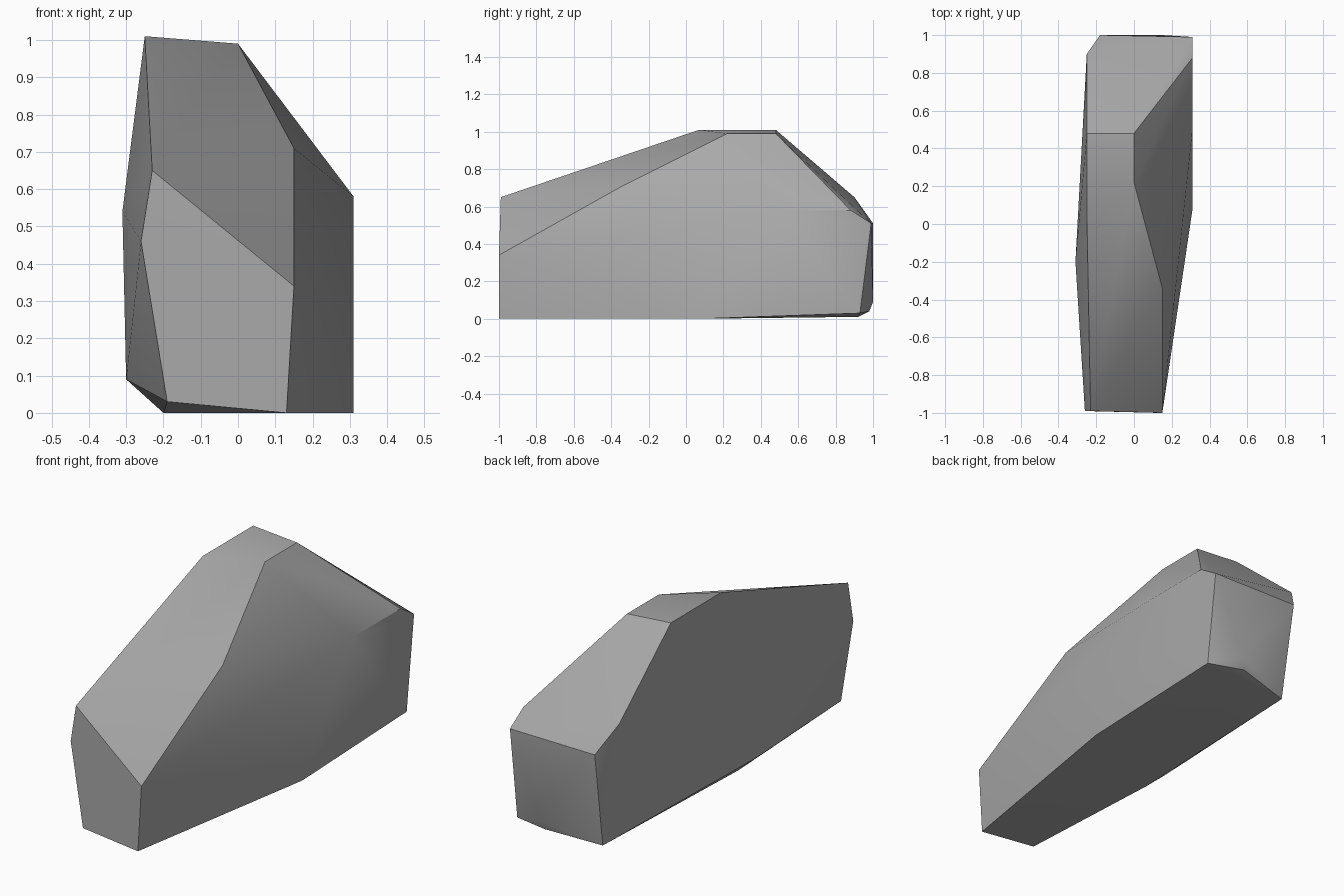
import bpy
import bmesh
from math import radians

# Remove the default cube only
default_cube = bpy.data.objects.get("Cube")
if default_cube:
    bpy.data.objects.remove(default_cube, do_unlink=True)


def make_material(name, colour):
    material = bpy.data.materials.new(name)
    material.use_nodes = True
    material.diffuse_color = colour
    shader = next(n for n in material.node_tree.nodes if n.type == "BSDF_PRINCIPLED")
    shader.inputs["Base Color"].default_value = colour
    shader.inputs["Roughness"].default_value = 0.9
    return material


def make_hull(name, corner_groups, material):
    """Wrap a set of corner points in a faceted convex skin."""
    bm = bmesh.new()
    for group in corner_groups:
        for corner in group:
            bm.verts.new(corner)
    result = bmesh.ops.convex_hull(bm, input=bm.verts[:])
    loose = {v for v in result["geom_interior"] + result["geom_unused"]
             if isinstance(v, bmesh.types.BMVert) and v.is_valid}
    bmesh.ops.delete(bm, geom=list(loose), context="VERTS")
    bmesh.ops.recalc_face_normals(bm, faces=bm.faces[:])
    mesh = bpy.data.meshes.new(name)
    bm.to_mesh(mesh)
    bm.free()
    mesh.materials.append(material)
    obj = bpy.data.objects.new(name, mesh)
    bpy.context.collection.objects.link(obj)
    return obj


# Five-sided blunt front end
front_end = [(-.23, -.99, .65), (-.26, -.99, .46), (-.19, -.99, .03),
             (.13, -1, 0), (.15, -1, .34)]

# Crown and the ridge running down to the front
crown = [(-.25, .07, 1.01), (-.25, .48, 1.01), (0, .48, .99),
         (0, .22, .99), (.15, -.34, .71)]

# Swollen flanks and the base
flanks = [(.31, .08, 0), (.31, .5, .58), (.31, .88, .58),
          (-.31, -.2, .54), (-.3, -.12, .09), (-.2, -.14, 0)]

# Chamfered back end
back_end = [(-.25, .9, .65), (-.18, 1, .51), (.31, .99, .51), (.31, .93, .03),
            (.12, .98, .04), (.15, 1, .09), (-.17, .92, .01)]

stone_grey = make_material("stone grey", (.4, .4, .4, 1))
boulder = make_hull("boulder", [front_end, crown, flanks, back_end], stone_grey)

# Soft facets with crisp main edges
bpy.ops.object.select_all(action="DESELECT")
boulder.select_set(True)
bpy.context.view_layer.objects.active = boulder
bpy.ops.object.shade_smooth_by_angle(angle=radians(30))
